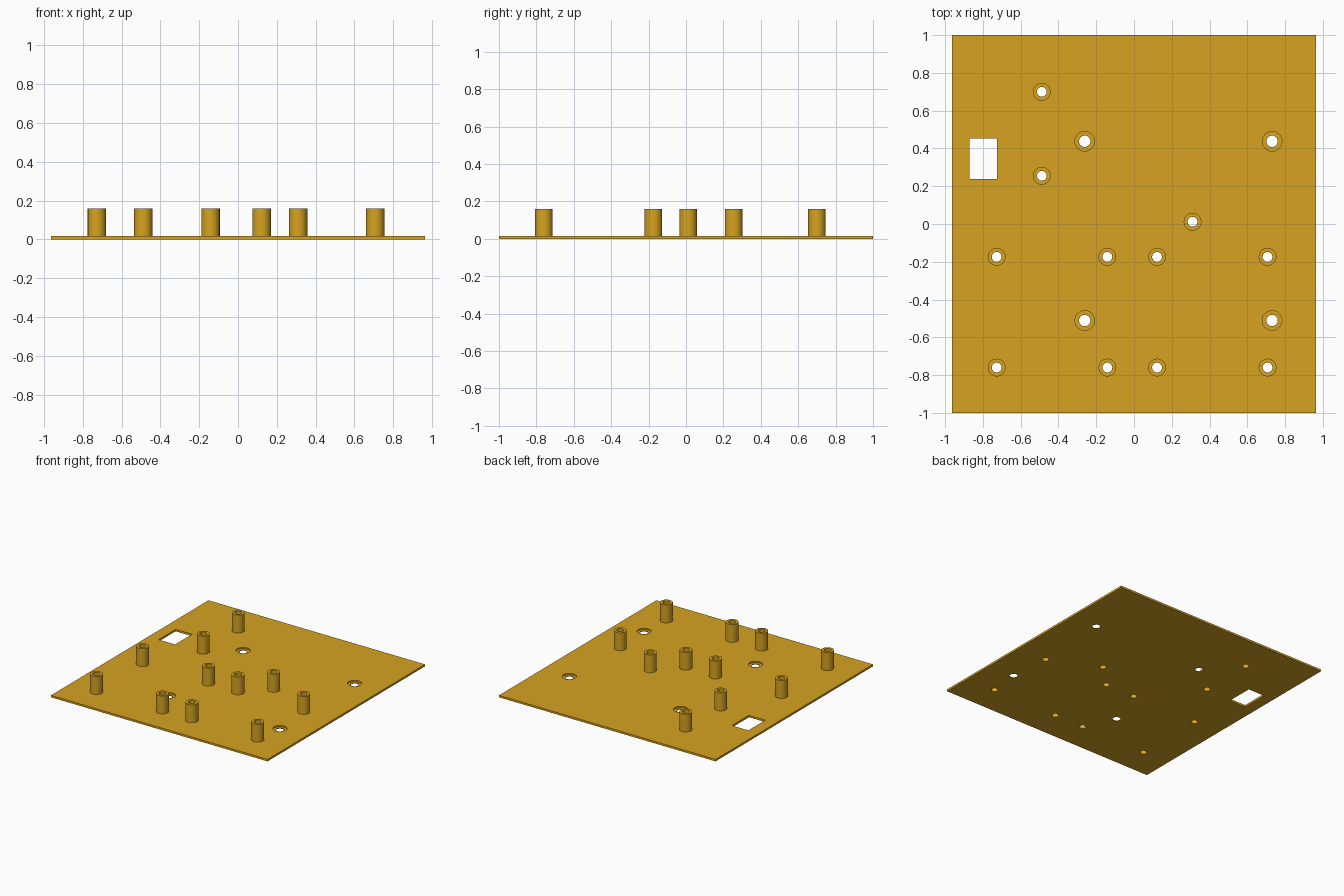
import bpy, bmesh, math
from mathutils import Matrix, Vector

if "Cube" in bpy.data.objects:
    bpy.data.objects.remove(bpy.data.objects["Cube"])

HX, HY, T, TOP = 0.963, 1.0, 0.016, 0.16     # plate half sizes, thickness, post top
POST_R, BORE_R, HOLE_R, RECESS_R = 0.047, 0.026, 0.03, 0.052
SEG = 40

posts = [(-0.488, 0.70), (-0.488, 0.255), (0.31, 0.012)]
posts += [(x, y) for x in (-0.727, -0.141, 0.122, 0.707) for y in (-0.174, -0.76)]
holes = [(x, y) for x in (-0.261, 0.731) for y in (0.438, -0.511)]

gold = bpy.data.materials.new("golden_yellow")
gold.diffuse_color = (0.68, 0.37, 0.0155, 1)
gold.use_nodes = True
gold.node_tree.nodes["Principled BSDF"].inputs["Base Color"].default_value = gold.diffuse_color


def add_box(bm, x0, x1, y0, y1, z0, z1):
    m = Matrix.Translation(((x0 + x1) / 2, (y0 + y1) / 2, (z0 + z1) / 2)) \
        @ Matrix.Diagonal((x1 - x0, y1 - y0, z1 - z0, 1))
    bmesh.ops.create_cube(bm, size=1, matrix=m)


def add_turned(bm, profile, x, y, closed):
    """Turn an (r, z) profile about a vertical axis; closed makes a tube, open gets end caps."""
    rings = [[bm.verts.new((x + r * math.cos(2 * math.pi * i / SEG),
                            y + r * math.sin(2 * math.pi * i / SEG), z))
              for i in range(SEG)] for r, z in profile]
    pairs = list(zip(rings, rings[1:]))
    if closed:
        pairs.append((rings[-1], rings[0]))
    else:
        bm.faces.new(rings[0][::-1])
        bm.faces.new(rings[-1])
    for a, b in pairs:
        for i in range(SEG):
            j = (i + 1) % SEG
            bm.faces.new((a[i], a[j], b[j], b[i]))


def finish(bm, name):
    bmesh.ops.recalc_face_normals(bm, faces=bm.faces)
    mesh = bpy.data.meshes.new(name)
    bm.to_mesh(mesh)
    bm.free()
    mesh.materials.append(gold)
    ob = bpy.data.objects.new(name, mesh)
    bpy.context.collection.objects.link(ob)
    return ob


def smooth(ob):
    bpy.ops.object.select_all(action='DESELECT')
    ob.select_set(True)
    bpy.context.view_layer.objects.active = ob
    bpy.ops.object.shade_smooth_by_angle(angle=math.radians(30))


# Base plate
bm = bmesh.new()
add_box(bm, -HX, HX, -HY, HY, 0, T)
plate = finish(bm, "base_plate")

# Cutter: cable window, post bores and recessed screw holes
bm = bmesh.new()
add_box(bm, -0.872, -0.726, 0.237, 0.453, -0.1, 0.1)
for x, y in posts:
    add_turned(bm, [(BORE_R, -0.1), (BORE_R, 0.1)], x, y, False)
for x, y in holes:
    add_turned(bm, [(HOLE_R, -0.1), (HOLE_R, 0.006), (RECESS_R, 0.006), (RECESS_R, 0.1)], x, y, False)
cutter = finish(bm, "hole_cutter")
cutter.hide_render = True

cut = plate.modifiers.new("holes", 'BOOLEAN')
cut.operation = 'DIFFERENCE'
cut.solver = 'EXACT'
cut.object = cutter
bpy.context.view_layer.objects.active = plate
bpy.ops.object.modifier_apply(modifier=cut.name)
bpy.data.objects.remove(cutter)
smooth(plate)

# Hollow standoff posts
for n, (x, y) in enumerate(posts, 1):
    bm = bmesh.new()
    add_turned(bm, [(POST_R, T), (POST_R, TOP), (BORE_R, TOP), (BORE_R, T)], x, y, True)
    smooth(finish(bm, f"standoff_post_{n}"))
